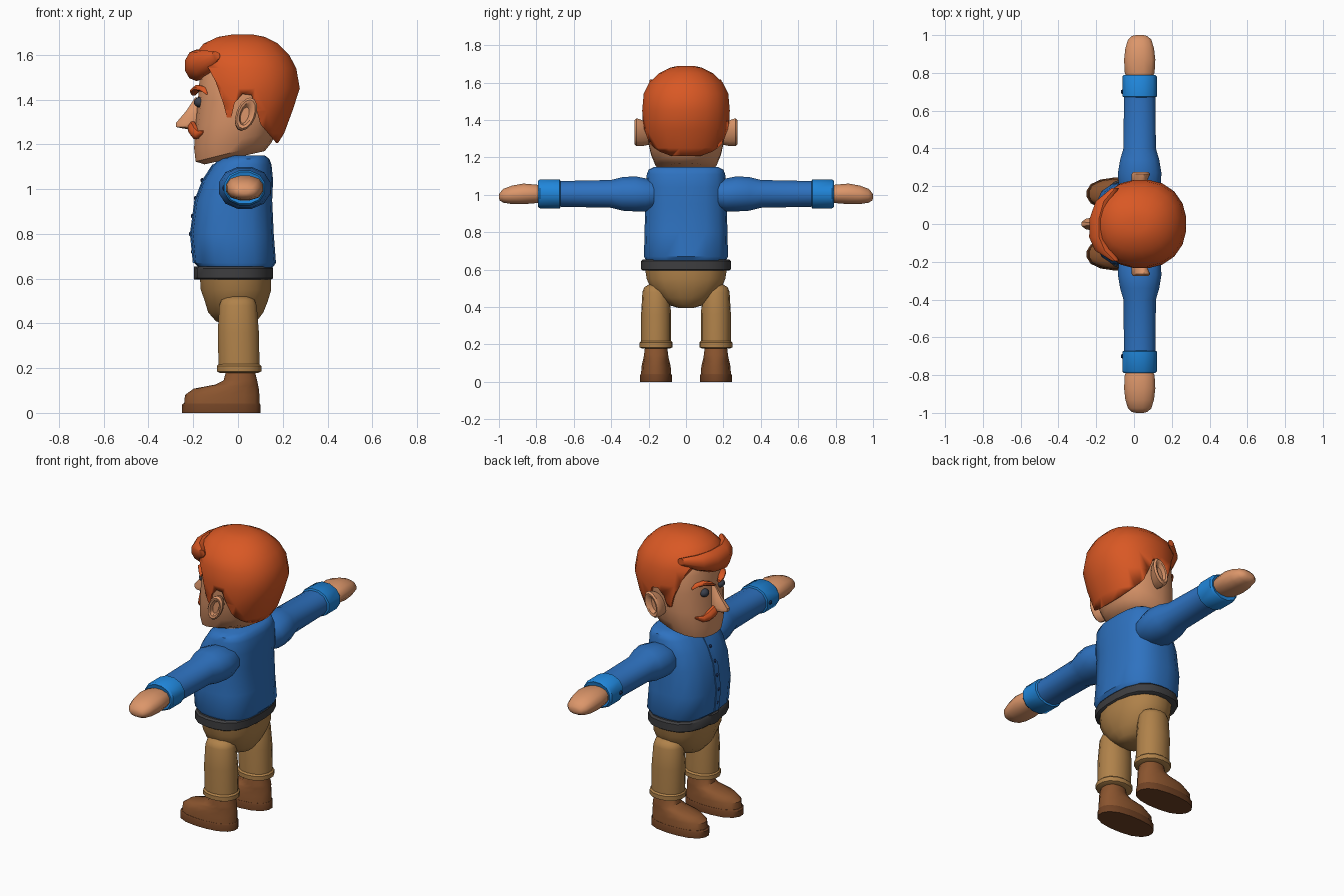
import bpy, bmesh, math


def mat(name, r, g, b):
    m = bpy.data.materials.new(name)
    lin = [((c / 255 + 0.055) / 1.055) ** 2.4 for c in (r, g, b)]
    m.diffuse_color = (*lin, 1)
    return m


SKIN = mat("skin", 220, 150, 106)
HAIR = mat("ginger_hair", 217, 88, 36)
SHIRT = mat("blue_shirt", 46, 114, 192)
CUFF = mat("bright_blue_cuff", 32, 134, 218)
TROUSER = mat("tan_trousers", 176, 130, 74)
SHOE = mat("brown_leather", 138, 84, 46)
SOLE = mat("dark_brown_sole", 112, 66, 36)
BELT = mat("charcoal_belt", 62, 62, 64)
EYE = mat("dark_eye", 58, 64, 76)
BUTTON = mat("navy_button", 24, 44, 84)


def finish(bm, name, material, angle=40):
    bmesh.ops.recalc_face_normals(bm, faces=bm.faces)
    me = bpy.data.meshes.new(name)
    bm.to_mesh(me)
    bm.free()
    me.materials.append(material)
    ob = bpy.data.objects.new(name, me)
    bpy.context.collection.objects.link(ob)
    bpy.ops.object.select_all(action='DESELECT')
    ob.select_set(True)
    bpy.context.view_layer.objects.active = ob
    bpy.ops.object.shade_smooth_by_angle(angle=math.radians(angle))
    return ob


def loft(name, rings, material, n=16, p=2.0, axis='z', angle=40):
    """Superelliptic rings.  axis z: (z, x0, x1, y_mid, y_half, tilt)
    axis y: (y, x_mid, z_mid, x_half, z_half)"""
    bm = bmesh.new()
    loops = []
    for r in rings:
        loop = []
        for i in range(n):
            t = math.tau * (i + 0.5) / n
            c, s = math.cos(t), math.sin(t)
            k = (abs(c) ** p + abs(s) ** p) ** (-1 / p)
            c, s = c * k, s * k
            if axis == 'z':
                z, x0, x1, ym, yh = r[:5]
                dx = c * (x1 - x0) / 2
                tilt = r[5] if len(r) > 5 else 0
                co = ((x0 + x1) / 2 + dx, ym + s * yh, z + tilt * dx)
            else:
                y, xm, zm, xh, zh = r
                co = (xm + c * xh, y, zm + s * zh)
            loop.append(bm.verts.new(co))
        loops.append(loop)
    for a, b in zip(loops, loops[1:]):
        for i in range(n):
            j = (i + 1) % n
            bm.faces.new((a[i], a[j], b[j], b[i]))
    bm.faces.new(loops[0])
    bm.faces.new(loops[-1])
    return finish(bm, name, material, angle)


def ball(name, loc, size, material, seg=12):
    bm = bmesh.new()
    bmesh.ops.create_uvsphere(bm, u_segments=seg, v_segments=seg // 2 + 2, radius=1)
    for v in bm.verts:
        v.co = [v.co[i] * size[i] + loc[i] for i in range(3)]
    return finish(bm, name, material)


# Torso
TORSO = [(0.65, -0.175, 0.155, 0, 0.215), (0.67, -0.197, 0.17, 0, 0.225),
         (0.80, -0.21, 0.16, 0, 0.222), (0.95, -0.19, 0.153, 0, 0.218),
         (1.04, -0.155, 0.157, 0, 0.215), (1.11, -0.11, 0.15, 0, 0.21),
         (1.135, -0.08, 0.14, 0, 0.20), (1.15, -0.03, 0.12, 0, 0.17)]
loft("shirt_body", TORSO, SHIRT, 20, 2.9)

# Button placket running down the chest
bm = bmesh.new()
prev = None
for z, x0, *_ in TORSO[1:6]:
    row = [bm.verts.new((x0 + d, y, z)) for d, y in
           ((0.01, -0.02), (-0.005, -0.02), (-0.005, 0.02), (0.01, 0.02))]
    if prev:
        for i in range(3):
            bm.faces.new((prev[i], prev[i + 1], row[i + 1], row[i]))
    prev = row
finish(bm, "shirt_placket", SHIRT)
for z, x in ((0.72, -0.203), (0.80, -0.212), (0.88, -0.203), (0.96, -0.189), (1.04, -0.16)):
    ball("shirt_button", (x, 0, z), (0.008, 0.01, 0.01), BUTTON, 8)

# Belt, buckle and hips
loft("belt", [(0.595, -0.182, 0.148, 0, 0.23), (0.602, -0.19, 0.157, 0, 0.24),
              (0.645, -0.19, 0.157, 0, 0.24), (0.655, -0.182, 0.148, 0, 0.23)],
     BELT, 20, 2.7)
loft("belt_buckle", [(0.597, -0.197, -0.16, 0, 0.045), (0.653, -0.197, -0.16, 0, 0.045)],
     BELT, 8, 8)
loft("hips", [(0.395, -0.06, 0.06, 0, 0.04), (0.41, -0.10, 0.085, 0, 0.09),
              (0.45, -0.135, 0.115, 0, 0.15), (0.50, -0.15, 0.135, 0, 0.19),
              (0.55, -0.168, 0.15, 0, 0.212), (0.61, -0.172, 0.15, 0, 0.222)],
     TROUSER, 16, 2.3)

for s, side in ((1, "right"), (-1, "left")):
    y = s * 0.16
    # Legs and shoes
    loft(side + "_leg", [(0.19, -0.088, 0.098, y, 0.08), (0.36, -0.092, 0.095, y, 0.08),
                         (0.48, -0.085, 0.085, y, 0.073), (0.505, -0.075, 0.075, y, 0.064),
                         (0.52, -0.05, 0.05, y, 0.04)], TROUSER, 14, 2.2)
    loft(side + "_trouser_cuff", [(0.178, -0.08, 0.09, y, 0.075), (0.185, -0.096, 0.106, y, 0.089),
                                  (0.21, -0.096, 0.106, y, 0.089), (0.22, -0.085, 0.095, y, 0.078)],
         TROUSER, 14, 2.2)
    loft(side + "_shoe", [(0.035, -0.243, 0.097, y, 0.081), (0.08, -0.238, 0.097, y, 0.079),
                          (0.108, -0.20, 0.094, y, 0.073), (0.127, -0.10, 0.09, y, 0.068),
                          (0.145, -0.065, 0.086, y, 0.065), (0.20, -0.05, 0.072, y, 0.058)],
         SHOE, 16, 2.4)
    loft(side + "_sole", [(0.0, -0.252, 0.102, y, 0.086), (0.035, -0.252, 0.102, y, 0.086),
                          (0.043, -0.244, 0.098, y, 0.082)], SOLE, 16, 2.4)

    # Sleeve, cuff and hand
    X = 0.03
    loft(side + "_sleeve", [(s * 0.17, X, 1.0, 0.10, 0.08), (s * 0.215, X, 1.0, 0.115, 0.09),
                            (s * 0.27, X, 1.005, 0.118, 0.096), (s * 0.34, X, 1.005, 0.106, 0.092),
                            (s * 0.40, X, 1.005, 0.088, 0.076), (s * 0.69, X, 1.005, 0.085, 0.07)],
         SHIRT, 12, 2.2, 'y')
    loft(side + "_cuff", [(s * 0.67, X, 1.005, 0.082, 0.068), (s * 0.675, X, 1.005, 0.094, 0.08),
                          (s * 0.78, X, 1.005, 0.094, 0.08), (s * 0.79, X, 1.005, 0.085, 0.072),
                          (s * 0.785, X, 1.005, 0.07, 0.055)], CUFF, 12, 2.2, 'y')
    ball(side + "_cuff_button", (X - 0.092, s * 0.70, 1.005), (0.008, 0.012, 0.012), BUTTON, 8)
    loft(side + "_hand", [(s * 0.77, X, 1.005, 0.065, 0.045), (s * 0.80, X, 1.005, 0.08, 0.05),
                          (s * 0.87, X, 1.005, 0.084, 0.056), (s * 0.93, X, 1.0, 0.077, 0.05),
                          (s * 0.975, X, 0.995, 0.063, 0.038), (s * 0.995, X, 0.99, 0.042, 0.022),
                          (s * 1.0, X, 0.99, 0.02, 0.01)], SKIN, 12, 2.5, 'y', 50)

    # Ear with a hollow, eye, eyebrow and half moustache
    ear = loft(side + "_ear", [(s * 0.19, 0.02, 1.32, 0.025, 0.05), (s * 0.235, 0.03, 1.33, 0.04, 0.07),
                               (s * 0.265, 0.035, 1.335, 0.046, 0.074), (s * 0.275, 0.035, 1.335, 0.038, 0.064),
                               (s * 0.272, 0.035, 1.335, 0.028, 0.05), (s * 0.25, 0.03, 1.33, 0.018, 0.036)],
               SKIN, 14, 2, 'y')
    for v in ear.data.vertices:  # lean the ear backwards
        v.co.x += (v.co.z - 1.33) * 0.25
    ball(side + "_eye", (-0.172, s * 0.075, 1.388), (0.025, 0.028, 0.023), EYE)
    loft(side + "_eyebrow", [(s * 0.025, -0.198, 1.425, 0.012, 0.008), (s * 0.05, -0.195, 1.438, 0.02, 0.014),
                             (s * 0.09, -0.18, 1.452, 0.02, 0.014), (s * 0.125, -0.156, 1.446, 0.016, 0.011),
                             (s * 0.145, -0.14, 1.428, 0.008, 0.005)], HAIR, 8, 2, 'y')
    loft(side + "_moustache", [(0, -0.205, 1.285, 0.018, 0.022), (s * 0.03, -0.204, 1.272, 0.022, 0.033),
                               (s * 0.065, -0.19, 1.25, 0.021, 0.028), (s * 0.10, -0.175, 1.243, 0.017, 0.018),
                               (s * 0.135, -0.152, 1.257, 0.008, 0.006)], HAIR, 8, 2, 'y')

# Head and nose
loft("head", [(1.14, -0.15, 0.12, 0, 0.11, 0.22), (1.165, -0.19, 0.15, 0, 0.165, 0.25),
              (1.22, -0.197, 0.175, 0, 0.188, 0.2), (1.30, -0.19, 0.20, 0, 0.207, 0.08),
              (1.40, -0.18, 0.235, 0, 0.217), (1.50, -0.172, 0.245, 0, 0.217),
              (1.58, -0.15, 0.21, 0, 0.18), (1.64, -0.06, 0.14, 0, 0.09)], SKIN, 20, 2.4)
loft("nose", [(1.265, -0.215, -0.15, 0, 0.025), (1.277, -0.279, -0.15, 0, 0.033),
              (1.295, -0.28, -0.15, 0, 0.034), (1.35, -0.232, -0.15, 0, 0.024),
              (1.41, -0.192, -0.15, 0, 0.015)], SKIN, 10, 2.2)

# Hair: rounded cap trimmed by a side outline with sideburns and ear notches
hair = loft("hair", [(1.19, -0.10, 0.17, 0, 0.16), (1.25, -0.15, 0.208, 0, 0.205),
                     (1.35, -0.18, 0.245, 0, 0.23), (1.45, -0.2, 0.278, 0, 0.236),
                     (1.54, -0.205, 0.262, 0, 0.228), (1.60, -0.195, 0.23, 0, 0.198),
                     (1.65, -0.155, 0.18, 0, 0.145), (1.68, -0.09, 0.12, 0, 0.085),
                     (1.69, -0.03, 0.07, 0, 0.04)], HAIR, 20, 2.2)
outline = [(-0.3, 1.8), (-0.3, 1.555), (-0.14, 1.555), (-0.10, 1.48), (-0.065, 1.38),
           (-0.05, 1.32), (-0.03, 1.32), (-0.015, 1.385), (0.02, 1.425), (0.06, 1.42),
           (0.085, 1.345), (0.10, 1.29), (0.17, 1.207), (0.35, 1.207), (0.35, 1.8)]
bm = bmesh.new()
face = bm.faces.new([bm.verts.new((x, -0.4, z)) for x, z in outline])
ext = bmesh.ops.extrude_face_region(bm, geom=[face])
for v in ext["geom"]:
    if isinstance(v, bmesh.types.BMVert):
        v.co.y = 0.4
cutter = finish(bm, "hair_cutter", HAIR)
cutter.hide_render = True
cutter.hide_viewport = True
mod = hair.modifiers.new("trim", 'BOOLEAN')
mod.operation = 'INTERSECT'
mod.solver = 'EXACT'
mod.object = cutter

# Swept fringe overhanging the forehead
loft("fringe", [(-0.195, -0.10, 1.595, 0.02, 0.02), (-0.14, -0.155, 1.565, 0.055, 0.055),
                (-0.07, -0.185, 1.552, 0.055, 0.07), (0.03, -0.185, 1.56, 0.052, 0.064),
                (0.12, -0.16, 1.578, 0.045, 0.045), (0.19, -0.10, 1.595, 0.02, 0.02)],
     HAIR, 10, 2, 'y')
